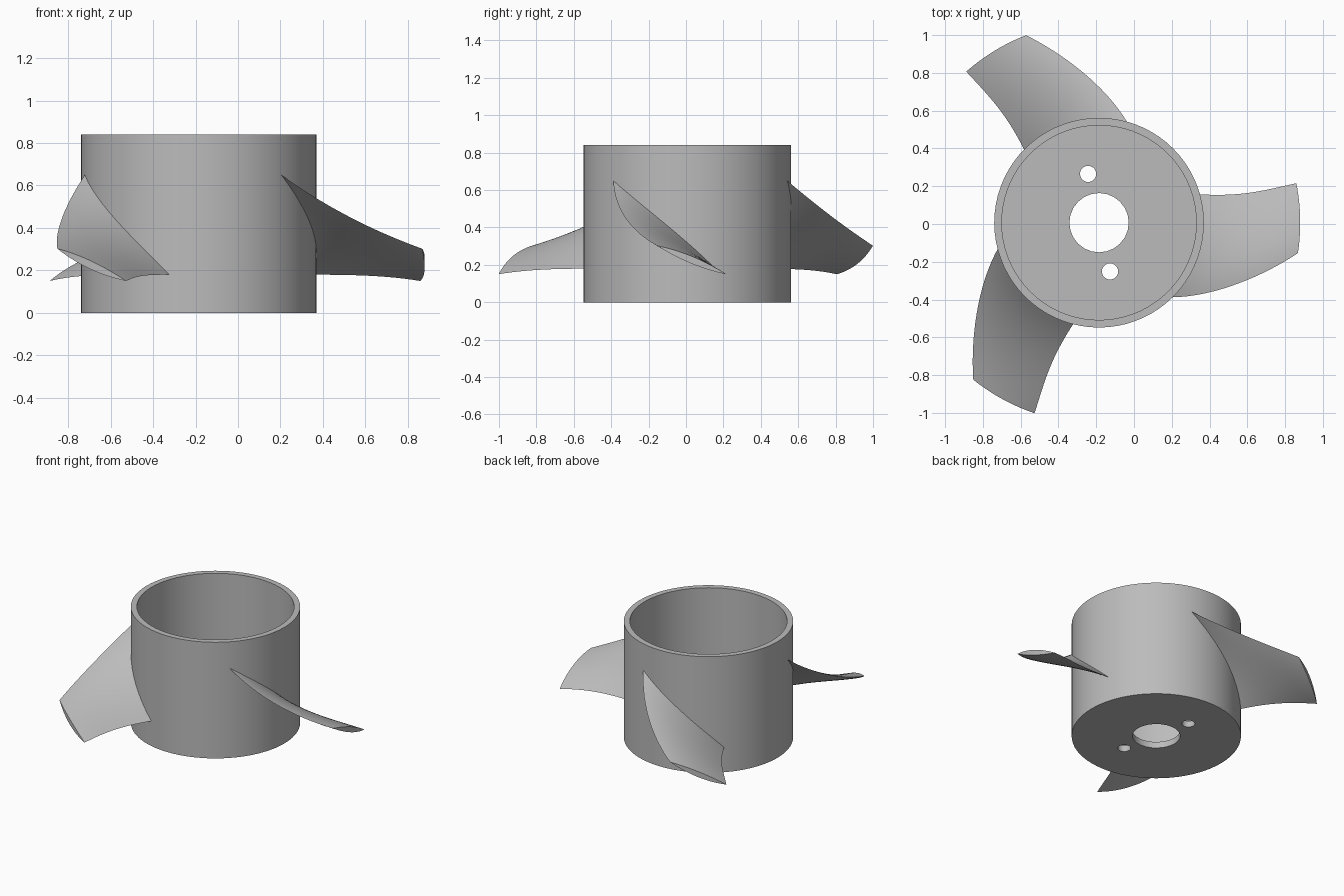
import bpy, bmesh, math
from mathutils import Matrix, Vector

cube = bpy.data.objects.get("Cube")
if cube:
    bpy.data.objects.remove(cube, do_unlink=True)

AXIS = Vector((-0.185, 0.007, 0))
HUB_R, BORE_R, HEIGHT, FLOOR = 0.555, 0.515, 0.84, 0.045

grey = bpy.data.materials.new("plain grey")
grey.use_nodes = True
grey.diffuse_color = (0.5, 0.5, 0.5, 1)
grey.node_tree.nodes["Principled BSDF"].inputs["Base Color"].default_value = grey.diffuse_color


def make_object(name, bm):
    bmesh.ops.recalc_face_normals(bm, faces=bm.faces)
    mesh = bpy.data.meshes.new(name)
    bm.to_mesh(mesh)
    bm.free()
    mesh.materials.append(grey)
    obj = bpy.data.objects.new(name, mesh)
    bpy.context.collection.objects.link(obj)
    obj.location = AXIS
    return obj


def smooth(obj):
    bpy.ops.object.select_all(action="DESELECT")
    obj.select_set(True)
    bpy.context.view_layer.objects.active = obj
    bpy.ops.object.shade_smooth_by_angle(angle=math.radians(32))


def add_cylinder(bm, radius, z0, z1, sides, x=0, y=0):
    bmesh.ops.create_cone(bm, cap_ends=True, segments=sides, radius1=radius, radius2=radius,
                          depth=z1 - z0, matrix=Matrix.Translation((x, y, (z0 + z1) / 2)))


# Hub: open cup with a shaft hole and two small bolt holes in its floor
bm = bmesh.new()
add_cylinder(bm, HUB_R, 0, HEIGHT, 72)
hub = make_object("hub", bm)

bm = bmesh.new()
add_cylinder(bm, BORE_R, FLOOR, HEIGHT + 0.1, 72)
bore = make_object("bore_cutter", bm)

bm = bmesh.new()
add_cylinder(bm, 0.157, -0.1, FLOOR + 0.1, 24)
for side in (1, -1):
    add_cylinder(bm, 0.043, -0.1, FLOOR + 0.1, 20, -0.058 * side, 0.258 * side)
holes = make_object("hole_cutter", bm)

for cutter in (bore, holes):
    cutter.hide_render = True
    cut = hub.modifiers.new("cut", "BOOLEAN")
    cut.operation = "DIFFERENCE"
    cut.solver = "EXACT"
    cut.object = cutter
bpy.context.view_layer.update()
result = bpy.data.meshes.new_from_object(hub.evaluated_get(bpy.context.evaluated_depsgraph_get()))
hub.modifiers.clear()
hub.data = result
for cutter in (bore, holes):
    bpy.data.objects.remove(cutter, do_unlink=True)
smooth(hub)


def cubic(values, t):
    """Smooth curve through four evenly spaced values."""
    total = 0
    for i, v in enumerate(values):
        for j in range(4):
            if j != i:
                v *= (3 * t - j) / (i - j)
        total += v
    return total


# Blade edges from root to tip: angle round the axis and height
LEAD_ANGLE, LEAD_Z = (-46.5, -30, -18, -8.7), (0.66, 0.5, 0.385, 0.302)
TRAIL_ANGLE, TRAIL_Z = (16, 12, 11.1, 11.3), (0.18, 0.178, 0.17, 0.15)
ROOT_R, TIP_R, RINGS, CHORD = 0.545, 1.065, 16, 14


def blade_section(bm, t):
    """Closed lens section lying on a cylinder round the axis."""
    radius = ROOT_R + (TIP_R - ROOT_R) * t
    a0, a1 = cubic(LEAD_ANGLE, t), cubic(TRAIL_ANGLE, t)
    z0, z1 = cubic(LEAD_Z, t), cubic(TRAIL_Z, t)
    ring = []
    for k in range(2 * CHORD):
        s = k / CHORD if k <= CHORD else 2 - k / CHORD
        half = (0.024 - 0.004 * t) * 4 * s * (1 - s)
        angle = math.radians(a0 + (a1 - a0) * s)
        z = z0 + (z1 - z0) * s + (half if k <= CHORD else -half)
        ring.append(bm.verts.new((radius * math.cos(angle), radius * math.sin(angle), z)))
    return ring


# Three twisted blades
for n in range(3):
    bm = bmesh.new()
    rings = [blade_section(bm, i / RINGS) for i in range(RINGS + 1)]
    for a, b in zip(rings, rings[1:]):
        for k in range(2 * CHORD):
            m = (k + 1) % (2 * CHORD)
            bm.faces.new((a[k], a[m], b[m], b[k]))
    # End caps made of strips across the lens
    for ring in (rings[0], rings[-1]):
        for k in range(CHORD):
            strip = [ring[k], ring[k + 1], ring[-k - 1], ring[-k] if k else ring[0]]
            bm.faces.new(list(dict.fromkeys(strip)))
    bmesh.ops.rotate(bm, verts=bm.verts, matrix=Matrix.Rotation(math.radians(120 * n), 3, "Z"))
    smooth(make_object("blade_%d" % (n + 1), bm))
